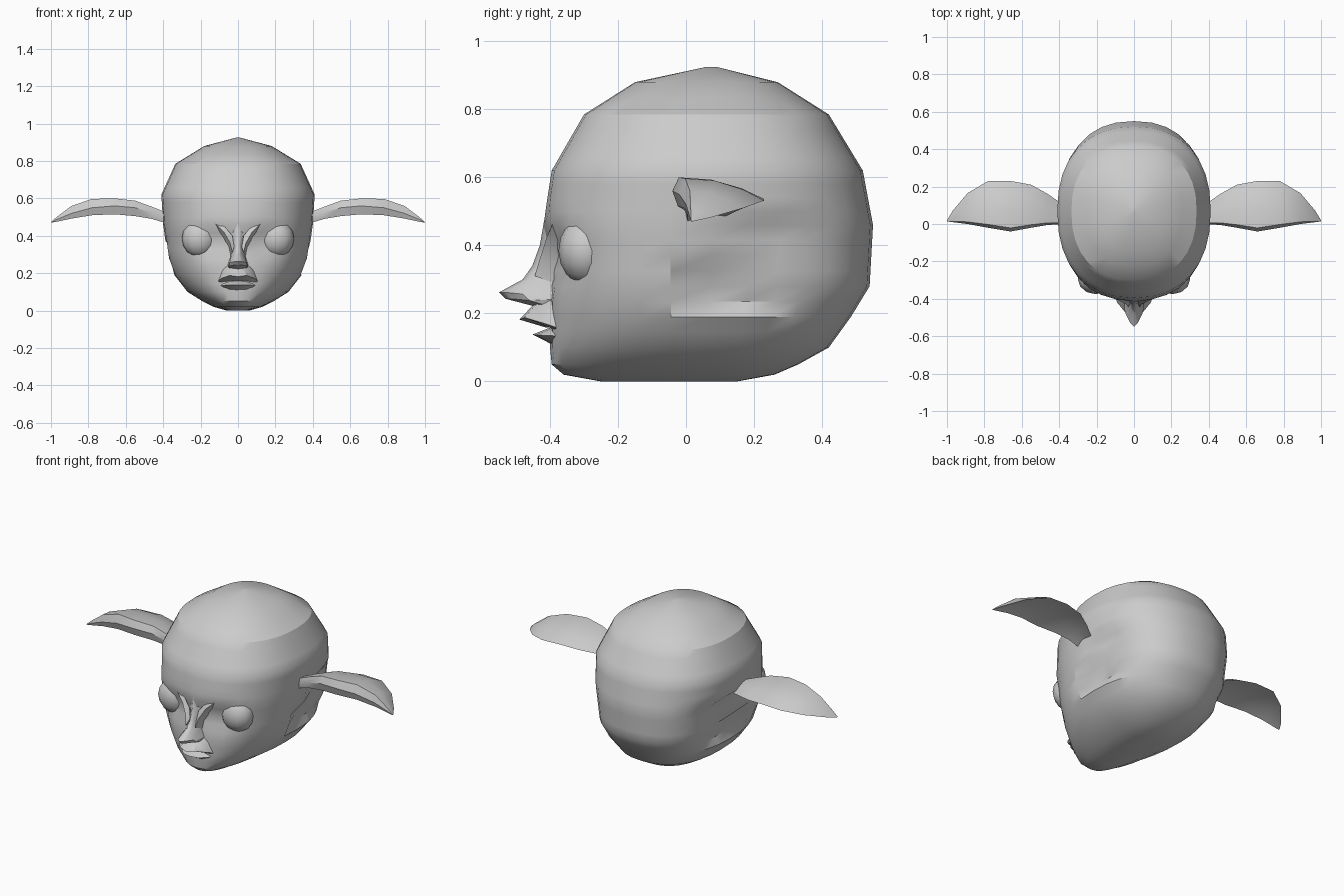
import bpy, bmesh, math
from math import sin, cos, exp, pi

if "Cube" in bpy.data.objects:
    bpy.data.objects.remove(bpy.data.objects["Cube"], do_unlink=True)

clay = bpy.data.materials.new("grey clay")
clay.use_nodes = True
tone = (0.6, 0.6, 0.6, 1)
clay.diffuse_color = tone
clay.node_tree.nodes["Principled BSDF"].inputs["Base Color"].default_value = tone


def finish(name, bm, mirror=False, angle=35):
    """Turn a bmesh into a shaded object, optionally mirrored across x."""
    mesh = bpy.data.meshes.new(name)
    bm.to_mesh(mesh)
    bm.free()
    mesh.materials.append(clay)
    obj = bpy.data.objects.new(name, mesh)
    bpy.context.collection.objects.link(obj)
    if mirror:
        mod = obj.modifiers.new("mirror", "MIRROR")
        mod.use_axis[0] = True
        mod.merge_threshold = 0.002
    bpy.ops.object.select_all(action="DESELECT")
    obj.select_set(True)
    bpy.context.view_layer.objects.active = obj
    bpy.ops.object.shade_smooth_by_angle(angle=math.radians(angle))
    return obj


def loft(rows, closed=False, caps=False):
    """Skin a list of equally long point rows."""
    bm = bmesh.new()
    grid = [[bm.verts.new(p) for p in row] for row in rows]
    n = len(rows[0])
    for a, b in zip(grid, grid[1:]):
        for i in range(n if closed else n - 1):
            j = (i + 1) % n
            bm.faces.new((a[i], a[j], b[j], b[i]))
    if caps:
        bm.faces.new(grid[0])
        bm.faces.new(grid[-1])
    bmesh.ops.remove_doubles(bm, verts=bm.verts, dist=0.0005)
    bmesh.ops.recalc_face_normals(bm, faces=bm.faces)
    bm.normal_update()
    if not closed and sum(f.normal.y * f.calc_area() for f in bm.faces) > 0:
        bmesh.ops.reverse_faces(bm, faces=bm.faces)
    return bm


# Head: rounded rings given as height, front, back, half width
profile = [(0, -.25, .15, .06), (.02, -.36, .26, .13), (.05, -.395, .33, .19),
           (.1, -.4, .42, .27), (.19, -.4, .485, .34), (.28, -.405, .54, .375),
           (.46, -.42, .55, .4), (.62, -.395, .52, .41), (.785, -.3, .42, .335),
           (.88, -.15, .27, .18), (.925, .06, .09, .01)]
MID, SEGMENTS, POWER = .07, 32, 2 / 2.3


def rounded(v):
    return math.copysign(abs(v) ** POWER, v)


def shape_head(x, y, z):
    # hollow behind the jaw
    if .19 < z < .47 and y > (z - .18) * .45:
        x *= 1 - .13 * max(0, min(1, (.48 - y) / .4))
    # eye sockets
    if y < 0:
        y += .05 * exp(-((abs(x) - .13) / .09) ** 2 - ((z - .37) / .08) ** 2)
    return x, y, z


rings = []
for low, high in zip(profile, profile[1:]):
    steps = max(1, round((high[0] - low[0]) / .045))
    for s in range(steps):
        rings.append([a + (b - a) * s / steps for a, b in zip(low, high)])
rings.append(profile[-1])
rows = []
for z, front, back, half in rings:
    row = []
    for k in range(SEGMENTS):
        t = 2 * pi * k / SEGMENTS
        c = rounded(cos(t))
        reach = MID - front if c > 0 else back - MID
        row.append(shape_head(half * rounded(sin(t)), MID - c * reach, z))
    rows.append(row)
finish("head", loft(rows, closed=True, caps=True), angle=30)

# Ears: front x, leading y, trailing y, under z, edge z, crown z
stations = [(.36, 0, .09, .46, .485, .515), (.46, -.005, .16, .49, .525, .555),
            (.55, -.02, .21, .505, .55, .588), (.66, -.04, .23, .515, .56, .6),
            (.78, -.02, .23, .51, .55, .597), (.89, 0, .165, .492, .52, .56),
            (.97, .01, .07, .475, .487, .5), (1, .014, .02, .47, .471, .473)]
rows = []
for x, lead, trail, under, edge, crown in stations:
    span = trail - lead
    tail = under + (crown - under) * .25
    rows.append([(x, lead + span * .06, under), (x, lead, edge),
                 (x, lead + span * .07, crown),
                 (x, lead + span * .42, crown - (crown - tail) * .1),
                 (x, lead + span * .75, crown - (crown - tail) * .5),
                 (x, trail, tail),
                 (x, lead + span * .42, under + (crown - under) * .35)])
finish("ears", loft(rows, closed=True, caps=True), mirror=True)

# Nose: height, front, half width
nose = [(.48, -.416, .07), (.4, -.43, .042), (.34, -.452, .032), (.3, -.48, .036),
        (.262, -.55, .045), (.243, -.53, .05), (.222, -.45, .045), (.228, -.39, .04)]
rows = [[(0, y, z), (w * .45, y + .02, z), (w, min(-.39, y + .07), z - .005),
         (w * 1.15, -.35, z)] for z, y, w in nose]
finish("nose", loft(rows), mirror=True, angle=30)

# Brows: overhanging ridges sweeping down into the nose bridge
brow = [[(.21, -.335, .51), (.14, -.375, .5), (.08, -.395, .46), (.03, -.41, .4), (.02, -.42, .34)],
        [(.205, -.358, .5), (.13, -.389, .472), (.075, -.411, .42), (.042, -.43, .36), (.03, -.445, .31)],
        [(.2, -.33, .485), (.125, -.345, .425), (.075, -.355, .37), (.05, -.37, .33), (.04, -.39, .29)]]
finish("brows", loft(brow), mirror=True, angle=30)

# Closed eyelids
bm = bmesh.new()
bmesh.ops.create_uvsphere(bm, u_segments=12, v_segments=8, radius=1)
for v in bm.verts:
    v.co = (.205 + v.co.x * .095, -.295 + v.co.y * .08, .385 + v.co.z * .1)
finish("eyelids", bm, mirror=True)

# Lips: an overhanging upper lip above a short lower lip
upper = [[(0, -.4, .262), (.03, -.4, .258), (.055, -.385, .25), (.07, -.36, .24)],
         [(0, -.452, .222), (.035, -.445, .222), (.08, -.4, .215), (.105, -.35, .2)],
         [(0, -.49, .182), (.045, -.475, .188), (.09, -.42, .172), (.115, -.355, .15)],
         [(0, -.41, .158), (.045, -.4, .16), (.09, -.375, .148), (.112, -.345, .135)]]
finish("upper_lip", loft(upper), mirror=True, angle=30)
lower = [[(0, -.39, .162), (.045, -.385, .16), (.08, -.375, .15), (.11, -.34, .142)],
         [(0, -.452, .138), (.045, -.442, .137), (.08, -.41, .135), (.11, -.35, .133)],
         [(0, -.415, .12), (.04, -.41, .12), (.075, -.385, .122), (.1, -.345, .127)],
         [(0, -.38, .1), (.04, -.375, .1), (.07, -.36, .105), (.09, -.33, .11)]]
finish("lower_lip", loft(lower), mirror=True, angle=30)
